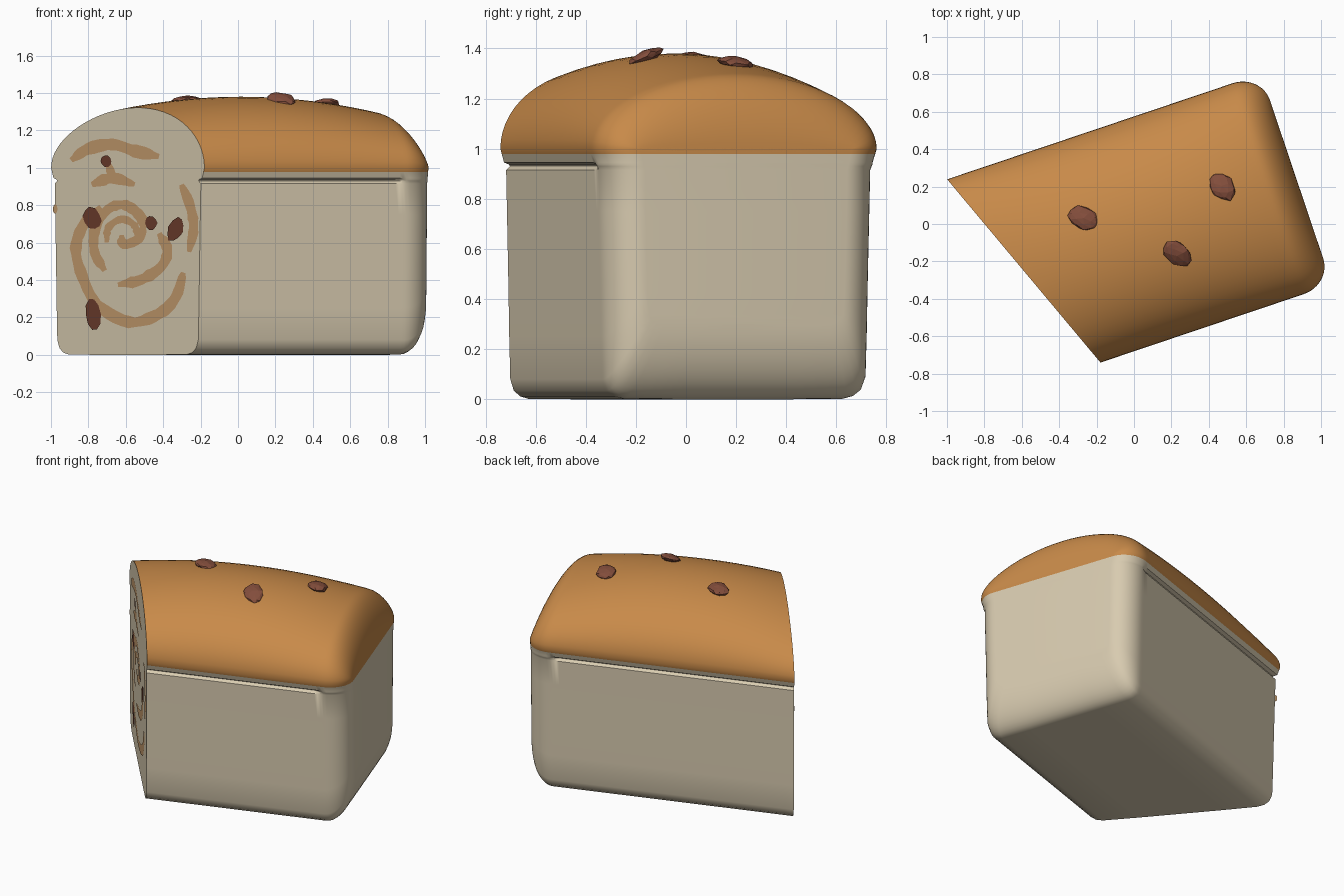
import bpy, bmesh, math, random
from mathutils import Vector, Matrix

random.seed(4)
cube = bpy.data.objects.get("Cube")
if cube:
    bpy.data.objects.remove(cube)


def material(name, rgb):
    lin = [((c / 255 + 0.055) / 1.055) ** 2.4 for c in rgb] + [1]
    m = bpy.data.materials.new(name)
    m.use_nodes = True
    m.diffuse_color = lin
    bsdf = next(n for n in m.node_tree.nodes if n.type == 'BSDF_PRINCIPLED')
    bsdf.inputs["Base Color"].default_value = lin
    bsdf.inputs["Roughness"].default_value = 0.8
    return m


CREAM = material("cream crumb", (216, 203, 176))
CRUST = material("golden crust", (200, 138, 73))
SWIRL = material("cinnamon swirl", (196, 155, 109))
CUT_RAISIN = material("dark raisin", (109, 61, 45))
RAISIN = material("raisin brown", (132, 78, 60))


def finish(name, bm, mats):
    me = bpy.data.meshes.new(name)
    bm.to_mesh(me)
    bm.free()
    for m in mats:
        me.materials.append(m)
    ob = bpy.data.objects.new(name, me)
    bpy.context.collection.objects.link(ob)
    return ob


# Loaf frame: turned about z, with a slanted vertical cut at one end
TURN = Matrix.Rotation(math.radians(18.6), 4, 'Z') @ Matrix.Translation((0, -0.05, 0))
CUT_A, CUT_B = Vector((-1, 0.24, 0)), Vector((-0.18, -0.74, 0))
CUT_DIR = CUT_B - CUT_A
CUT_N = Vector((CUT_DIR.y, -CUT_DIR.x, 0)).normalized()
END, BEND = 0.74, 0.16


def half_section(u, a):
    """Half outline from bottom centre to ridge; a is the end rounding angle."""
    roll = 1 - math.cos(a)
    groove = min(1, max(0, (END - u) / 0.05))
    lip = 0.573 - 0.024 * groove
    pts = [(0, 0), (0.25, 0), (0.46, 0.002), (0.50, 0.012), (0.53, 0.035), (0.547, 0.08),
           (0.552, 0.25), (0.557, 0.5), (0.563, 0.75), (0.567, 0.915), (lip, 0.93),
           (lip + 0.004, 0.937), (0.577, 0.945), (0.588, 0.978), (0.595, 1.0)]
    ridge = 1.38 - 0.15 * u * u - 0.27 * roll
    steps = 16
    for i in range(1, steps + 1):
        t = i / steps * math.pi / 2
        pts.append((0.595 * math.cos(t) if i < steps else 0, 1 + (ridge - 1) * math.sin(t)))
    out = []
    for h, z in pts:
        lift = 0.3 * roll * max(0, 1 - z / 0.6)
        out.append((h * (1 - 0.25 * roll), z + lift))
    return out


# Loaf body: lofted sections, rounded at the far end
stations = [(-1.2 + 0.1 * i, 0) for i in range(19)] + [(0.68, 0), (0.70, 0), (0.72, 0)]
stations += [(END + BEND * math.sin(a), a) for a in [i / 12 * math.pi / 2 for i in range(13)]]
bm = bmesh.new()
rings = []
for u, a in stations:
    half = half_section(u, a)
    outline = half + [(-h, z) for h, z in reversed(half[1:-1])]
    rings.append([bm.verts.new(TURN @ Vector((u, h, z))) for h, z in outline])
n, m = len(rings[0]), len(half)
for r, s in zip(rings, rings[1:]):
    for i in range(n):
        bm.faces.new((r[i], r[(i + 1) % n], s[(i + 1) % n], s[i]))
last = rings[-1]
for i in range(m - 1):
    loop = [last[i], last[i + 1], last[(n - i - 1) % n], last[(n - i) % n]]
    bm.faces.new(list(dict.fromkeys(loop)))

# Slanted slice through the loaf
cut = bmesh.ops.bisect_plane(bm, geom=bm.verts[:] + bm.edges[:] + bm.faces[:],
                             plane_co=CUT_A, plane_no=CUT_N, clear_outer=True)
rim = [e for e in cut['geom_cut'] if isinstance(e, bmesh.types.BMEdge)]
bmesh.ops.edgeloop_fill(bm, edges=rim)
bmesh.ops.recalc_face_normals(bm, faces=bm.faces)
for f in bm.faces:
    sliced = f.normal.dot(CUT_N) > 0.99 and len(f.verts) > 8
    f.material_index = int(f.calc_center_median().z > 0.978 and not sliced)
loaf = finish("loaf", bm, [CREAM, CRUST])
bpy.ops.object.select_all(action='DESELECT')
loaf.select_set(True)
bpy.context.view_layer.objects.active = loaf
bpy.ops.object.shade_smooth_by_angle(angle=math.radians(35))


# Painted pieces lying on the slice
def on_cut(x, z, gap):
    p = CUT_A + CUT_DIR * ((x - CUT_A.x) / CUT_DIR.x) + CUT_N * gap
    return Vector((p.x, p.y, z))


def face_out(bm):
    bm.normal_update()
    for f in bm.faces:
        if f.normal.dot(CUT_N) < 0:
            f.normal_flip()


def smooth_path(pts, sub=5):
    p = [Vector(q) for q in pts]
    p = [2 * p[0] - p[1]] + p + [2 * p[-1] - p[-2]]
    out = []
    for a, b, c, d in zip(p, p[1:], p[2:], p[3:]):
        for k in range(sub):
            t = k / sub
            out.append(0.5 * (2 * b + (c - a) * t + (2 * a - 5 * b + 4 * c - d) * t * t
                              + (3 * b - a - 3 * c + d) * t ** 3))
    return out + [p[-2]]


def ribbon(name, pts, width):
    bm = bmesh.new()
    path = smooth_path(pts)
    pairs = []
    for i, p in enumerate(path):
        d = (path[min(i + 1, len(path) - 1)] - path[max(i - 1, 0)]).normalized()
        taper = min(1, 0.45 + 0.2 * min(i, len(path) - 1 - i))
        side = Vector((-d.y, d.x)) * width * taper * random.uniform(0.42, 0.56)
        pairs.append([bm.verts.new(on_cut(*q, 0.003)) for q in (p + side, p - side)])
    for (a, b), (c, d) in zip(pairs, pairs[1:]):
        bm.faces.new((a, b, d, c))
    face_out(bm)
    finish(name, bm, [SWIRL])


def blob(name, x, z, rx, rz, tilt, mat, gap):
    bm = bmesh.new()
    vs = []
    for i in range(10):
        t = i * math.tau / 10
        k = random.uniform(0.9, 1.08)
        q = Matrix.Rotation(tilt, 2) @ Vector((rx * math.cos(t) * k, rz * math.sin(t) * k))
        vs.append(bm.verts.new(on_cut(x + q.x, z + q.y, gap)))
    bm.faces.new(vs)
    face_out(bm)
    finish(name, bm, [mat])


ribbon("swirl_top", [(-.89, 1.04), (-.8, 1.1), (-.67, 1.125), (-.55, 1.09), (-.42, 1.06)], .065)
ribbon("swirl_upper", [(-.78, .91), (-.67, .945), (-.55, .91)], .06)
ribbon("swirl_stem", [(-.69, 1.02), (-.665, .93)], .055)
ribbon("swirl_right", [(-.30, .91), (-.255, .8), (-.235, .68), (-.26, .55)], .055)
ribbon("swirl_outer", [(-.73, .79), (-.82, .7), (-.865, .57), (-.83, .42), (-.75, .27), (-.58, .175),
                       (-.42, .22), (-.33, .31), (-.29, .44)], .06)
ribbon("swirl_lower", [(-.64, .375), (-.52, .4), (-.41, .47), (-.375, .56), (-.42, .65)], .06)
ribbon("swirl_inner", [(-.71, .45), (-.765, .55), (-.76, .68), (-.69, .78), (-.6, .8), (-.52, .74),
                       (-.5, .67)], .055)
ribbon("swirl_core", [(-.5, .69), (-.53, .62), (-.61, .59), (-.62, .64)], .05)
ribbon("swirl_core_arc", [(-.7, .6), (-.69, .68), (-.62, .725), (-.55, .69), (-.535, .62)], .04)
blob("swirl_speck", -.975, .78, .012, .025, 0, SWIRL, .003)

for i, spot in enumerate([(-.70, 1.035, .03, .032, 0), (-.775, .73, .048, .062, .5),
                          (-.46, .705, .032, .038, 0), (-.33, .67, .04, .068, -.4),
                          (-.77, .215, .042, .085, .1)]):
    blob(f"cut_raisin_{i + 1}", *spot, CUT_RAISIN, .006)

# Raisins baked into the top crust
for i, (x, y, z, tilt, spin) in enumerate([(-.27, .03, 1.36, -.05, -.4), (.23, -.16, 1.367, .42, -.7),
                                           (.47, .2, 1.342, -.15, -.8)]):
    bm = bmesh.new()
    bmesh.ops.create_icosphere(bm, subdivisions=2, radius=1)
    for v in bm.verts:
        v.co *= random.uniform(0.88, 1.06)
    place = (Matrix.Translation((x, y, z)) @ Matrix.Rotation(tilt, 4, 'X')
             @ Matrix.Rotation(spin, 4, 'Z') @ Matrix.Diagonal((.088, .064, .026, 1)))
    bm.transform(place)
    finish(f"top_raisin_{i + 1}", bm, [RAISIN])
